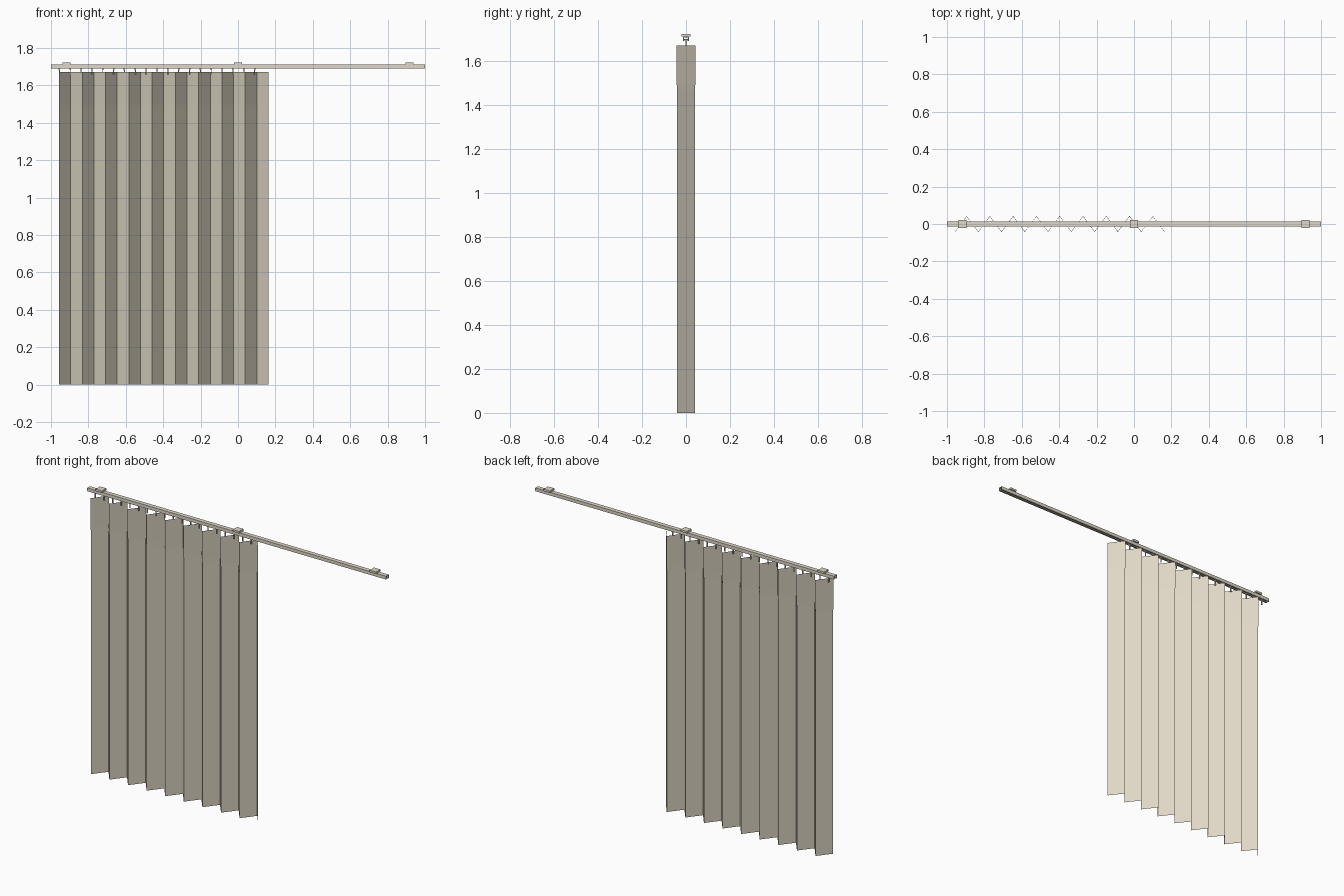
import bpy
import bmesh

cube = bpy.data.objects.get("Cube")
if cube:
    bpy.data.objects.remove(cube, do_unlink=True)


def make_material(name, rgb):
    mat = bpy.data.materials.new(name)
    mat.use_nodes = True
    color = (*rgb, 1)
    mat.diffuse_color = color
    mat.node_tree.nodes["Principled BSDF"].inputs["Base Color"].default_value = color
    return mat


fabric = make_material("warm linen", (0.74, 0.68, 0.56))
cream = make_material("cream rail", (0.74, 0.69, 0.58))


def finish(name, bm, mat):
    mesh = bpy.data.meshes.new(name)
    bm.to_mesh(mesh)
    bm.free()
    mesh.materials.append(mat)
    obj = bpy.data.objects.new(name, mesh)
    bpy.context.collection.objects.link(obj)
    return obj


def add_box(bm, center, size):
    verts = bmesh.ops.create_cube(bm, size=1)["verts"]
    bmesh.ops.scale(bm, vec=size, verts=verts)
    bmesh.ops.translate(bm, vec=center, verts=verts)


# Pleated curtain: a zigzag sheet, with slightly deeper folds in the heading
START, END, PANELS = -0.957, 0.163, 18
bm = bmesh.new()
rows = []
for z, depth in ((0, 0.040), (1.47, 0.040), (1.50, 0.043), (1.67, 0.043)):
    row = []
    for i in range(PANELS + 1):
        x = START + (END - START) * i / PANELS
        y = depth if i % 2 else -depth
        row.append(bm.verts.new((x, y, z)))
    rows.append(row)
for low, high in zip(rows, rows[1:]):
    for i in range(PANELS):
        bm.faces.new((low[i], low[i + 1], high[i + 1], high[i]))
finish("curtain", bm, fabric)

# Rail: channel section with a slot along the underside
section = [(-0.004, 1.69), (-0.013, 1.69), (-0.013, 1.71), (0.013, 1.71),
           (0.013, 1.69), (0.004, 1.69), (0.004, 1.693), (0.010, 1.693),
           (0.010, 1.707), (-0.010, 1.707), (-0.010, 1.693), (-0.004, 1.693)]
bm = bmesh.new()
cap = bm.faces.new([bm.verts.new((-1, y, z)) for y, z in section])
extruded = bmesh.ops.extrude_face_region(bm, geom=[cap], use_keep_orig=True)
moved = [v for v in extruded["geom"] if isinstance(v, bmesh.types.BMVert)]
bmesh.ops.translate(bm, vec=(2, 0, 0), verts=moved)
bmesh.ops.recalc_face_normals(bm, faces=bm.faces)
finish("rail", bm, cream)

# Ceiling brackets
bm = bmesh.new()
for x in (-0.917, 0, 0.917):
    add_box(bm, (x, 0, 1.716), (0.042, 0.042, 0.012))
finish("ceiling_brackets", bm, cream)

# Gliders running in the slot, each with a thin hook down to the heading
bm = bmesh.new()
for i in range(19):
    x = -0.955 + 0.058 * i
    add_box(bm, (x, 0, 1.697), (0.014, 0.016, 0.006))
    add_box(bm, (x, 0, 1.676), (0.005, 0.005, 0.038))
    add_box(bm, (x, 0, 1.686), (0.008, 0.008, 0.006))
finish("gliders_and_hooks", bm, cream)
